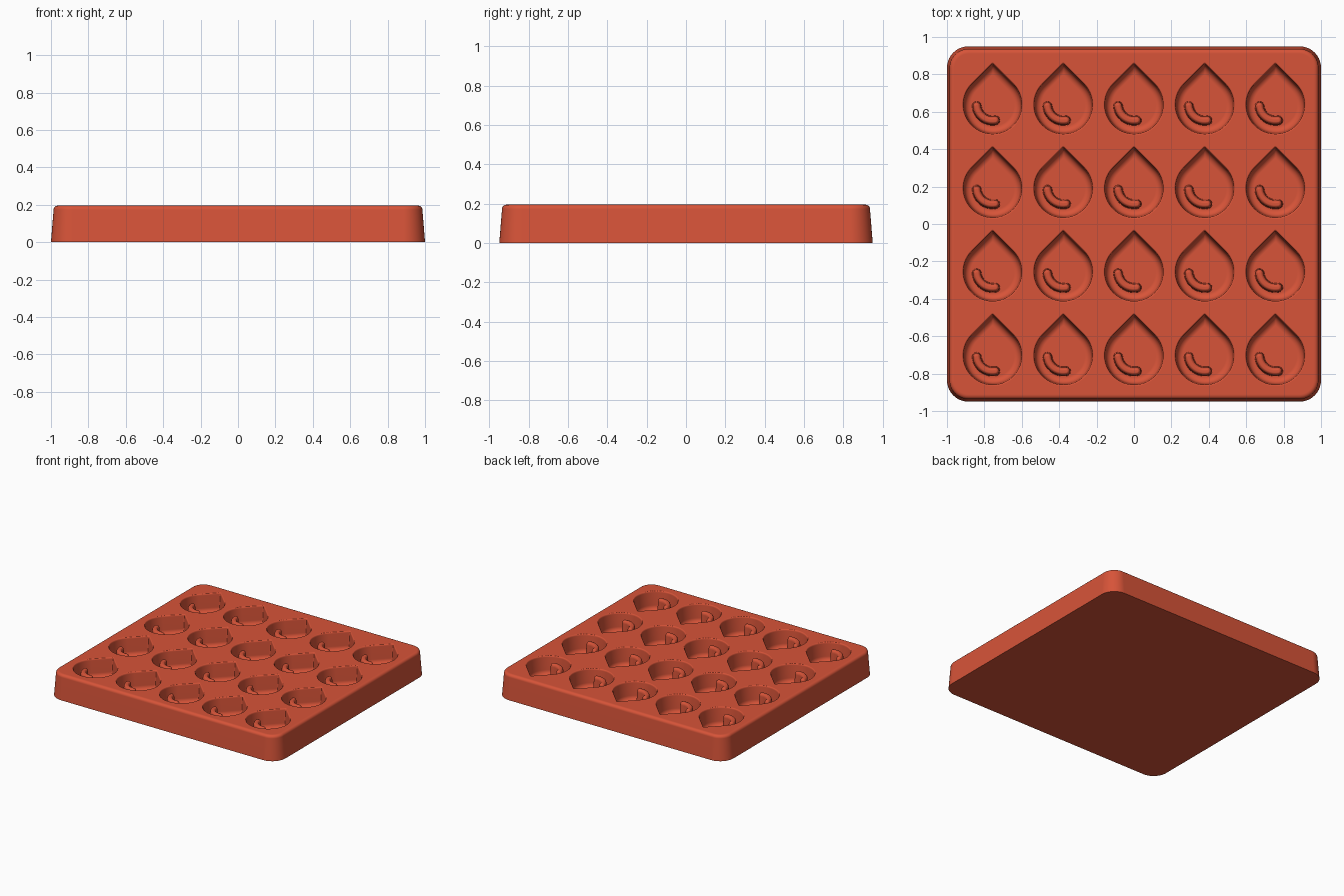
import bpy
import bmesh
from math import sin, cos, radians, sqrt

if "Cube" in bpy.data.objects:
    bpy.data.objects.remove(bpy.data.objects["Cube"], do_unlink=True)

HEIGHT = 0.195
FLOOR = 0.05
CENTRES = [(0.378 * i, 0.6375 - 0.447 * j) for j in range(4) for i in range(-2, 3)]

clay = bpy.data.materials.new("terracotta_red")
clay.use_nodes = True
colour = (0.68, 0.088, 0.04, 1)
clay.diffuse_color = colour
clay.node_tree.nodes["Principled BSDF"].inputs["Base Color"].default_value = colour


def arc(cx, cy, r, start, end, steps):
    """Points on a circular arc, angles in degrees."""
    angles = [radians(start + (end - start) * k / steps) for k in range(steps + 1)]
    return [(cx + r * cos(a), cy + r * sin(a)) for a in angles]


def loft(bm, rings):
    """Skin a stack of (z, outline) rings and cap both ends."""
    loops = [[bm.verts.new((x, y, z)) for x, y in pts] for z, pts in rings]
    for low, high in zip(loops, loops[1:]):
        n = len(low)
        for k in range(n):
            m = (k + 1) % n
            bm.faces.new((low[k], low[m], high[m], high[k]))
    bm.faces.new(loops[0][::-1])
    bm.faces.new(loops[-1])


def finish(bm, name):
    bmesh.ops.recalc_face_normals(bm, faces=bm.faces[:])
    mesh = bpy.data.meshes.new(name)
    bm.to_mesh(mesh)
    bm.free()
    mesh.materials.append(clay)
    obj = bpy.data.objects.new(name, mesh)
    bpy.context.collection.objects.link(obj)
    return obj


def make_active(obj):
    bpy.ops.object.select_all(action="DESELECT")
    obj.select_set(True)
    bpy.context.view_layer.objects.active = obj


def smooth(obj):
    make_active(obj)
    bpy.ops.object.shade_smooth_by_angle(angle=radians(40))
    mod = obj.modifiers.new("even_shading", "WEIGHTED_NORMAL")
    mod.keep_sharp = True


def slab_outline(inset):
    hx, hy, r = 0.885, 0.835, 0.115 - inset
    pts = []
    for q, (sx, sy) in enumerate(((1, 1), (-1, 1), (-1, -1), (1, -1))):
        pts += arc(sx * hx, sy * hy, r, 90 * q, 90 * q + 90, 10)
    return pts


def drop_outline(cx, cy, r):
    """Round belly with straight tangents to a slightly rounded tip."""
    tip = 0.05 * r
    return (arc(cx, cy, r, 135, 405, 40)
            + arc(cx, cy + (r - tip) * sqrt(2), tip, 45, 135, 4))


def crescent_outline(cx, cy, w):
    """Curved strip of half width w with round ends."""
    r, a, b = 0.085, 185, 280
    ax, ay = arc(cx, cy, r, a, a, 1)[0]
    bx, by = arc(cx, cy, r, b, b, 1)[0]
    return (arc(cx, cy, r + w, a, b, 12)
            + arc(bx, by, w, b, b + 180, 8)[1:-1]
            + arc(cx, cy, r - w, b, a, 12)
            + arc(ax, ay, w, a + 180, a + 360, 8)[1:-1])


# Tray block: tapered sides, rounded corners and softened top edge
bm = bmesh.new()
fillet = [(HEIGHT - 0.022 * (1 - sin(t)), 0.014 + 0.022 * (1 - cos(t)))
          for t in (radians(18 * k) for k in range(6))]
profile = [(0, 0)] + fillet + [(HEIGHT, 0.04)]
loft(bm, [(z, slab_outline(d)) for z, d in profile])
tray = finish(bm, "tray")

# Teardrop pockets: soft rim, steep walls and filleted flat floor
bm = bmesh.new()
bowl = [(FLOOR + 0.035 * (1 - cos(t)), 0.115 + 0.035 * sin(t))
        for t in (radians(18 * k) for k in range(6))]
wall = bowl + [(HEIGHT - 0.012, 0.156), (HEIGHT - 0.004, 0.159),
               (HEIGHT, 0.164), (HEIGHT + 0.02, 0.184)]
for cx, cy in CENTRES:
    loft(bm, [(z, drop_outline(cx, cy, r)) for z, r in wall])
cutter = finish(bm, "pocket_cutter")
cutter.hide_render = True

cut = tray.modifiers.new("pockets", "BOOLEAN")
cut.operation = "DIFFERENCE"
cut.solver = "EXACT"
cut.object = cutter
make_active(tray)
bpy.ops.object.modifier_apply(modifier=cut.name)
bpy.data.objects.remove(cutter, do_unlink=True)
smooth(tray)

# Raised crescent ridge standing in each pocket
bm = bmesh.new()
ridge = [(FLOOR - 0.01, 0.026), (0.15, 0.021), (0.162, 0.018), (0.169, 0.012), (0.172, 0.005)]
for cx, cy in CENTRES:
    loft(bm, [(z, crescent_outline(cx, cy, w)) for z, w in ridge])
smooth(finish(bm, "crescent_ridges"))
